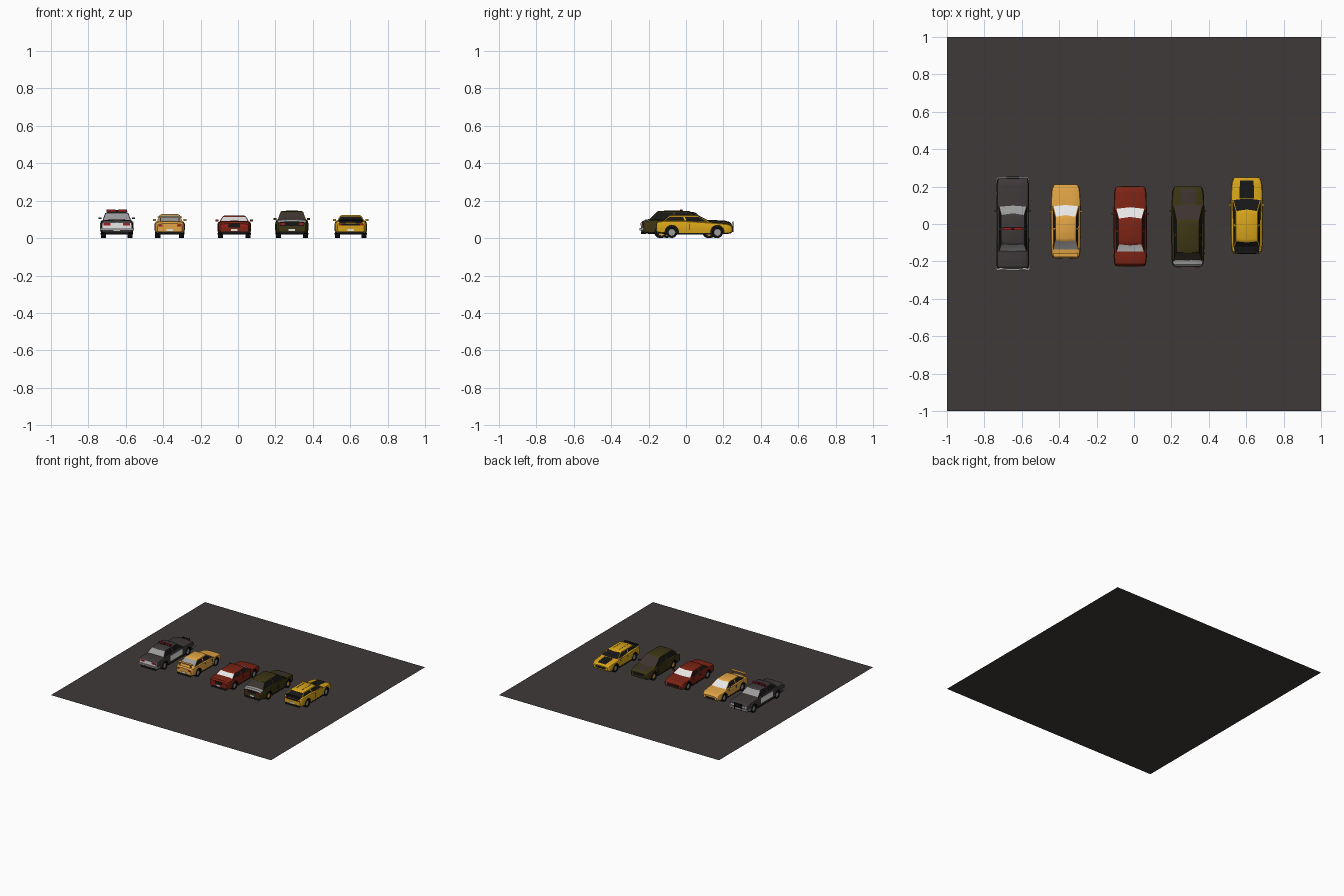
import bpy, bmesh, math
from mathutils import Matrix

if "Cube" in bpy.data.objects:
    bpy.data.objects.remove(bpy.data.objects["Cube"])

COL = {'charcoal': (.05, .041, .041), 'black': (.008, .008, .008), 'white': (.8, .8, .8),
       'silver': (.33, .33, .33), 'orange': (.75, .37, .06), 'red': (.2, .017, .007),
       'olive': (.045, .035, .007), 'yellow': (.68, .37, .01), 'brown glass': (.045, .034, .028),
       'lamp red': (.35, .012, .012)}
MAT = {}
for n, c in COL.items():
    MAT[n] = bpy.data.materials.new(n)
    MAT[n].diffuse_color = (*c, 1)


def finish(name, bm, mats, cx=0):
    bmesh.ops.recalc_face_normals(bm, faces=bm.faces)
    me = bpy.data.meshes.new(name)
    bm.to_mesh(me)
    bm.free()
    for m in mats:
        me.materials.append(MAT[m])
    ob = bpy.data.objects.new(name, me)
    ob.location.x = cx
    bpy.context.collection.objects.link(ob)
    return ob


def boxes(name, mat, cx, items):
    """Boxes (x, y, z, sx, sy, sz), mirrored when x is not 0."""
    bm = bmesh.new()
    for x, y, z, sx, sy, sz in items:
        for s in ((1, -1) if x else (1,)):
            bmesh.ops.create_cube(bm, size=1, matrix=Matrix.Translation((s * x, y, z))
                                  @ Matrix.Diagonal((sx, sy, sz, 1)))
    return finish(name, bm, [mat], cx)


def lerp(keys, t):
    for a, b in zip(keys, keys[1:]):
        if t <= b[0]:
            f = (t - a[0]) / (b[0] - a[0])
            return [p + (q - p) * f for p, q in zip(a, b)]
    return keys[-1]


def cylinders(bm, centres, r, depth, seg=24):
    for x, y, z in centres:
        bmesh.ops.create_cone(bm, cap_ends=True, segments=seg, radius1=r, radius2=r, depth=depth,
                              matrix=Matrix.Translation((x, y, z)) @ Matrix.Rotation(math.pi / 2, 4, 'Y'))


def make_body(name, cx, y0, y1, hw, paint, zr, zc, zn, axles, marks, box):
    # keys: length fraction, width factor, top height, bottom height
    keys = [(0, .82 + box, zr - .014, .032), (.025, .92 + box * .5, zr - .004, .026), (.1, .98, zr, .022),
            (.3, 1, zr + .001, .02), (.6, 1, zc, .02), (.82, .985, zc * .4 + zn * .6, .02),
            (.93, .94 + box * .4, zn, .022), (.98, .86 + box * .8, zn - .007, .026),
            (1, .74 + box * 1.5, zn - .016, .032)]
    ts = sorted({k[0] for k in keys} | {i / 28 for i in range(1, 28)})
    bm = bmesh.new()
    rings = []
    for t in ts:
        _, w, zt, zb = lerp(keys, t)
        w *= hw
        h = zt - zb
        half = [(.88, zb), (.97, zb + .1 * h), (1, zb + .45 * h), (.985, zb + .75 * h),
                (.94, zb + .93 * h), (.82, zt), (.45, zt + .002)]
        pts = [(f * w, z) for f, z in half] + [(0, zt + .003)] + [(-f * w, z) for f, z in reversed(half)]
        rings.append([bm.verts.new((x, y0 + t * (y1 - y0), z)) for x, z in pts])
    n = len(rings[0])
    for a, b in zip(rings, rings[1:]):
        for i in range(n):
            bm.faces.new((a[i], a[(i + 1) % n], b[(i + 1) % n], b[i]))
    bm.faces.new(rings[0])
    bm.faces.new(rings[-1])
    # painted stripes on the upper surface, black underside
    bm.normal_update()
    for f in bm.faces:
        c = f.calc_center_median()
        if c.z < .035 and abs(f.normal.z) > .7:
            f.material_index = 1
        for k, (m, ya, yb, xf) in enumerate(marks):
            if ya < c.y < yb and abs(c.x) < xf * hw and c.z > .06 and abs(f.normal.z) > .5:
                f.material_index = 2 + k
    mats = [paint, 'black'] + [m[0] for m in marks]
    body = finish(name + '_body', bm, mats, cx)
    # wheel arches cut out of the body
    bm = bmesh.new()
    cylinders(bm, [(s * hw, y, .033) for s in (1, -1) for y in axles], .036, .074, 28)
    for f in bm.faces:
        f.material_index = 1
    cut = finish(name + '_arch_cutter', bm, mats, cx)
    mod = body.modifiers.new('arches', 'BOOLEAN')
    mod.operation, mod.object, mod.solver = 'DIFFERENCE', cut, 'EXACT'
    bpy.context.view_layer.update()
    me = bpy.data.meshes.new_from_object(body.evaluated_get(bpy.context.evaluated_depsgraph_get()))
    body.modifiers.clear()
    body.data = me
    bpy.data.objects.remove(cut)


def make_cabin(name, cx, paint, ys, zb, zt, wb, wt, glass):
    """ys: rear base, rear roof, front roof, front base."""
    bm = bmesh.new()
    rings = []
    for yr, yf, w, z in ((ys[0], ys[3], wb, zb), (ys[1], ys[2], wt, zt - .006),
                         (ys[1] + .012, ys[2] - .012, wt - .011, zt - .001)):
        m = yr * .5 + yf * .5
        rings.append([bm.verts.new((x, y, z)) for x, y in (
            (w, yf), (0, yf + .009), (-w, yf), (-w, m), (-w, yr), (0, yr - .006), (w, yr), (w, m))])
    quads = []
    for a, b in zip(rings, rings[1:]):
        for i in range(8):
            quads.append(bm.faces.new((a[i], a[(i + 1) % 8], b[(i + 1) % 8], b[i])))
    top = bm.verts.new((0, (ys[1] + ys[2]) / 2, zt))
    for i in range(8):
        bm.faces.new((rings[2][i], rings[2][(i + 1) % 8], top))
    bmesh.ops.recalc_face_normals(bm, faces=bm.faces)
    # inset window panes: front, rear, four sides
    for k, idx in ((1, (0, 1)), (2, (4, 5)), (3, (2,)), (3, (3,)), (3, (6,)), (3, (7,))):
        pane = [quads[i] for i in idx]
        bmesh.ops.inset_region(bm, faces=pane, thickness=.0045, depth=-.0008,
                               use_boundary=True, use_even_offset=True)
        for f in pane:
            f.material_index = k
    finish(name + '_cabin', bm, [paint, *glass], cx)


def make_wheels(name, cx, hw, axles, hub):
    bm = bmesh.new()
    cylinders(bm, [(s * (hw - .017), y, .031) for s in (1, -1) for y in axles], .03, .027)
    caps = [f for f in bm.faces if len(f.verts) > 4]
    bmesh.ops.inset_individual(bm, faces=caps, thickness=.009, depth=0)
    bmesh.ops.inset_individual(bm, faces=caps, thickness=.002, depth=-.004)
    for f in caps:
        f.material_index = 1
    finish(name + '_wheels', bm, ['black', hub], cx)


def car(name, cx, y0, y1, hw, paint, zr, zc, zn, axles, cabin, glass, hub='silver', marks=(), box=0, mirror=True):
    make_body(name, cx, y0, y1, hw, paint, zr, zc, zn, axles, marks, box)
    make_cabin(name, cx, paint, *cabin, glass)
    make_wheels(name, cx, hw, axles, hub)
    # shared trim: mirrors, sills, number plate, door seams
    yf = cabin[0][3]
    boxes(name + '_mirrors', paint, cx, [(hw + .001, yf - .03, zc + .008, .016, .009, .01)])
    boxes(name + '_sills', 'black', cx, [(hw - .006, sum(axles) / 2, .024, .01, axles[1] - axles[0] - .075, .008)])
    boxes(name + '_number_plate', 'white', cx, [(0, y0 - .001, .044, .036, .004, .012)])
    boxes(name + '_rear_valance', 'black', cx, [(0, y0 + .004, .028, hw * 1.5, .012, .014)])
    boxes(name + '_door_seams', 'black', cx, [(hw - .0012, y, .061, .003, .0015, .036)
                                             for y in (yf - .025, yf - .115)])


# ground sheet
bm = bmesh.new()
bmesh.ops.create_grid(bm, x_segments=1, y_segments=1, size=1)
finish('ground_sheet', bm, ['charcoal'])

# patrol saloon
P = -.648
car('patrol_car', P, -.238, .244, .088, 'charcoal', .096, .098, .09, (-.14, .16),
    ((-.15, -.105, .045, .1), .092, .14, .077, .062), ('silver', 'silver', 'black'), box=.11)
boxes('patrol_doors', 'white', P, [(.0875, .0, .066, .003, .155, .044)])
boxes('patrol_tail_panel', 'white', P, [(0, -.238, .069, .155, .005, .03)])
boxes('patrol_tail_lamps', 'lamp red', P, [(.052, -.241, .075, .036, .004, .013)])
boxes('patrol_bumpers', 'silver', P, [(0, -.242, .048, .176, .012, .013), (0, .246, .046, .17, .01, .013),
                                    (.087, -.225, .048, .008, .035, .012), (.086, .225, .046, .008, .035, .012)])
boxes('patrol_headlamps', 'white', P, [(.065, .244, .066, .016, .005, .014), (.045, .244, .066, .016, .005, .014)])
boxes('patrol_grille', 'black', P, [(0, .244, .066, .068, .004, .016)])
boxes('patrol_push_bar', 'black', P, [(.03, .251, .06, .006, .006, .056), (0, .251, .084, .06, .006, .006),
                                    (0, .251, .056, .06, .006, .006)])
boxes('patrol_light_bar', 'lamp red', P, [(.03, -.025, .147, .048, .014, .01)])
boxes('patrol_light_bar_base', 'black', P, [(0, -.025, .141, .112, .016, .005), (0, -.025, .147, .013, .014, .009)])

# orange coupe
O = -.365
car('orange_coupe', O, -.182, .21, .081, 'orange', .09, .088, .074, (-.103, .13),
    ((-.148, -.085, .035, .098), .084, .129, .07, .054), ('white', 'silver', 'black'))
boxes('orange_tail_lamps', 'lamp red', O, [(.05, -.182, .068, .022, .006, .011)])
boxes('orange_headlamps', 'white', O, [(.053, .196, .06, .022, .01, .012)])
boxes('orange_intake', 'black', O, [(0, .209, .042, .08, .006, .012)])
boxes('orange_rear_wing', 'orange', O, [(0, -.165, .114, .132, .022, .005), (.05, -.163, .1, .006, .014, .028)])

# red sports car
R = -.02
car('red_sports_car', R, -.225, .2, .09, 'red', .09, .087, .074, (-.135, .118),
    ((-.16, -.105, .025, .085), .084, .122, .08, .063), ('white', 'white', 'black'), box=.04)
boxes('red_tail_panel', 'black', R, [(0, -.225, .067, .06, .006, .022)])
boxes('red_tail_lamps', 'lamp red', R, [(.053, -.225, .067, .036, .005, .014)])
boxes('red_front_grille', 'black', R, [(0, .199, .046, .1, .006, .012)])
boxes('red_indicators', 'white', R, [(.055, .196, .05, .018, .008, .007)])

# olive hatchback muscle car
G = .288
car('olive_muscle_car', G, -.228, .203, .089, 'olive', .1, .094, .084, (-.13, .122),
    ((-.2, -.15, .015, .1), .092, .147, .078, .06), ('brown glass', 'brown glass', 'black'), 'orange',
    [('brown glass', .1, .185, .5), ('silver', -.224, -.19, .85)])
boxes('olive_tail_panel', 'black', G, [(0, -.228, .075, .128, .005, .02)])
boxes('olive_tail_lamps', 'lamp red', G, [(.05, -.23, .075, .024, .005, .011)])
boxes('olive_grille', 'black', G, [(0, .202, .056, .09, .005, .018)])
boxes('olive_headlamps', 'white', G, [(.055, .196, .06, .016, .01, .013)])

# yellow striped car
Y = .603
car('yellow_striped_car', Y, -.157, .248, .087, 'yellow', .094, .088, .076, (-.076, .168),
    ((-.132, -.09, .065, .132), .086, .124, .076, .058), ('black', 'black', 'black'),
    marks=[('black', .12, .236, .46), ('black', -.155, -.115, .75)])
boxes('yellow_tail_panel', 'black', Y, [(0, -.157, .073, .1, .005, .012)])
boxes('yellow_tail_lamps', 'lamp red', Y, [(.055, -.156, .073, .018, .006, .012)])
boxes('yellow_grille', 'black', Y, [(0, .247, .048, .09, .005, .016)])
boxes('yellow_headlamps', 'white', Y, [(.055, .238, .056, .018, .01, .011)])
boxes('yellow_rear_lip', 'black', Y, [(0, -.15, .098, .125, .014, .005)])
boxes('yellow_roof_seams', 'black', Y, [(.028, -.012, .1235, .0015, .11, .002)])

for ob in bpy.context.scene.objects:
    ob.select_set(True)
    bpy.context.view_layer.objects.active = ob
bpy.ops.object.shade_smooth_by_angle(angle=math.radians(32))

for m in bpy.data.materials:
    if m.users and not m.is_grease_pencil:
        m.use_nodes = True
        m.node_tree.nodes["Principled BSDF"].inputs["Base Color"].default_value = m.diffuse_color
